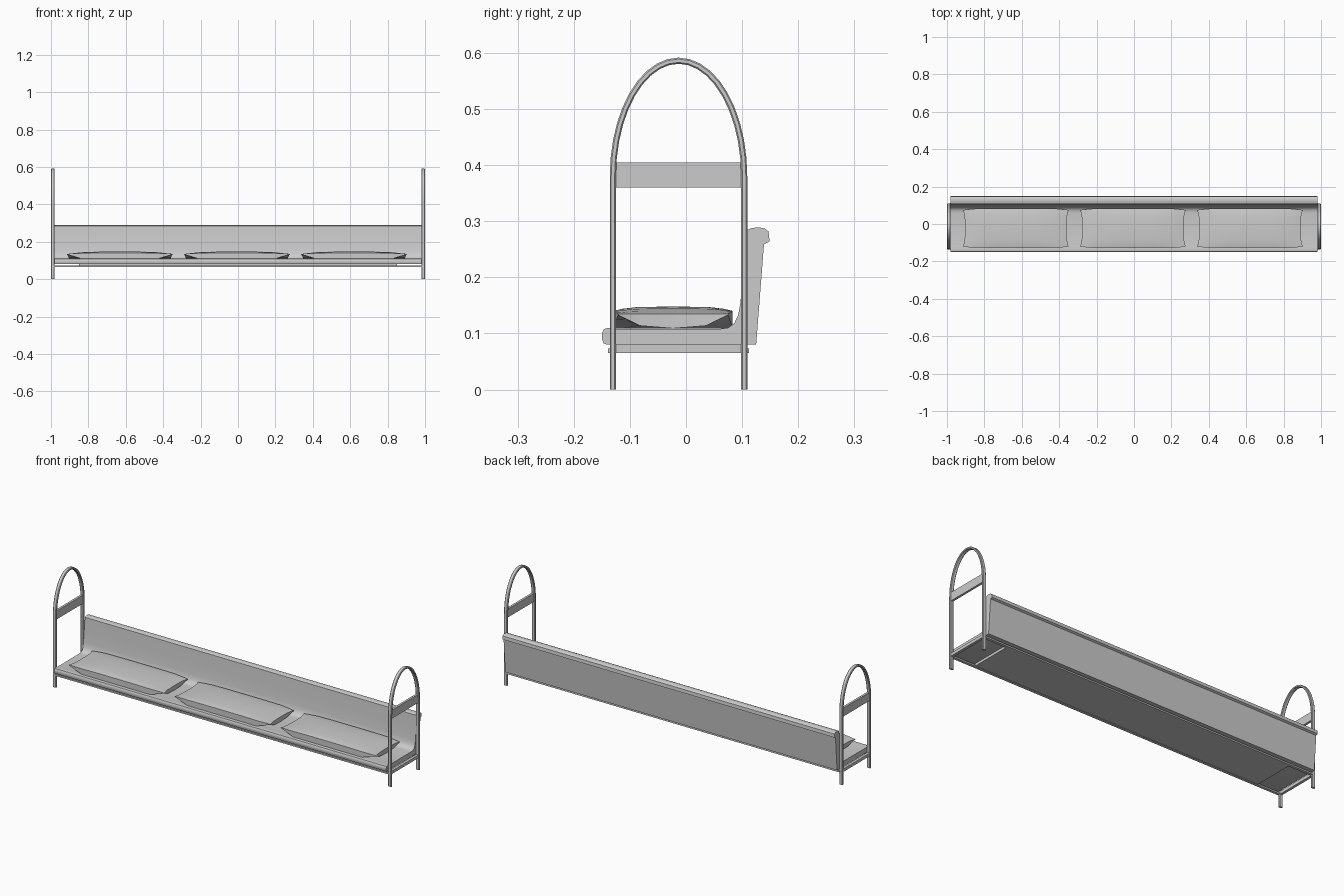
import bpy, bmesh, math
from mathutils import Vector

if "Cube" in bpy.data.objects:
    bpy.data.objects.remove(bpy.data.objects["Cube"])


def finish(name, bm, smooth=True, angle=35):
    bmesh.ops.recalc_face_normals(bm, faces=bm.faces)
    me = bpy.data.meshes.new(name)
    bm.to_mesh(me)
    bm.free()
    ob = bpy.data.objects.new(name, me)
    bpy.context.collection.objects.link(ob)
    if smooth:
        bpy.ops.object.select_all(action='DESELECT')
        ob.select_set(True)
        bpy.context.view_layer.objects.active = ob
        bpy.ops.object.shade_smooth_by_angle(angle=math.radians(angle))
    return ob


def box(name, x, y, z):
    bm = bmesh.new()
    bmesh.ops.create_cube(bm, size=1)
    for v in bm.verts:
        v.co = [(a + b) / 2 + c * (b - a) for (a, b), c in zip((x, y, z), v.co)]
    return finish(name, bm, False)


# Seat and backrest shell: one L-shaped profile extruded along x
profile = [(-0.140, 0.080), (-0.147, 0.082), (-0.150, 0.092), (-0.150, 0.100),
           (-0.146, 0.108), (-0.138, 0.110), (-0.125, 0.108), (0.060, 0.108),
           (0.075, 0.110), (0.086, 0.118), (0.093, 0.133), (0.097, 0.155),
           (0.103, 0.220), (0.108, 0.284), (0.118, 0.288), (0.130, 0.289),
           (0.140, 0.287), (0.147, 0.282), (0.149, 0.264), (0.139, 0.259),
           (0.125, 0.080)]
bm = bmesh.new()
face = bm.faces.new([bm.verts.new((-0.98, y, z)) for y, z in profile])
ext = bmesh.ops.extrude_face_region(bm, geom=[face])
bmesh.ops.translate(bm, vec=(1.96, 0, 0),
                    verts=[g for g in ext['geom'] if isinstance(g, bmesh.types.BMVert)])
finish("seat_shell", bm)

# Support panel and rails under the seat
box("under_seat_panel", (-0.85, 0.85), (-0.128, 0.098), (0.067, 0.081))
for tag, y in (("front", (-0.139, -0.124)), ("back", (0.097, 0.112))):
    box(tag + "_rail", (-0.985, 0.985), y, (0.065, 0.073))


# End frames: arched tube with a cross rail
def arch(name, cx):
    c, r, z0, rz = -0.0133, 0.117, 0.38, 0.206
    pts = [Vector((c - r, 0))]
    n = 20
    for i in range(n + 1):
        a = math.pi * i / n
        pts.append(Vector((c - r * math.cos(a), z0 + rz * math.sin(a))))
    pts.append(Vector((c + r, 0)))
    bm = bmesh.new()
    sect = [(-.010, -.003), (-.007, -.0055), (.007, -.0055), (.010, -.003),
            (.010, .003), (.007, .0055), (-.007, .0055), (-.010, .003)]
    rings = []
    for i, p in enumerate(pts):
        t = (pts[min(i + 1, len(pts) - 1)] - pts[max(i - 1, 0)]).normalized()
        nrm = Vector((-t.y, t.x))
        rings.append([bm.verts.new((cx + dx, p.x + nrm.x * d, p.y + nrm.y * d))
                      for dx, d in sect])
    for a, b in zip(rings, rings[1:]):
        for k in range(8):
            j = (k + 1) % 8
            bm.faces.new((a[k], a[j], b[j], b[k]))
    bm.faces.new(rings[0])
    bm.faces.new(rings[-1])
    return finish(name, bm)


for side, s in (("left", -1), ("right", 1)):
    arch(side + "_arch_frame", s * 0.99)
    box(side + "_arm_rail", (s * 0.99 - 0.006, s * 0.99 + 0.006), (-0.127, 0.100), (0.36, 0.405))
    box(side + "_end_rail", (s * 0.99 - 0.007, s * 0.99 + 0.007), (-0.128, 0.102), (0.065, 0.081))


# Cushions: pillows with pinched, thin corners
def cushion(name, cx):
    us = [-1, -.9, -.72, -.4, 0, .4, .72, .9, 1]
    vs = [-1, -.85, -.6, 0, .6, .85, 1]
    bm = bmesh.new()
    grids = []
    for top in (True, False):
        g = []
        for u in us:
            row = []
            for v in vs:
                x = cx + 0.283 * u * (1 - 0.04 * (1 - v ** 4))
                bulge = min(1, (1 - abs(u)) / 0.25)
                y = -0.023 + v * (0.098 + 0.008 * bulge)
                fat = min(1, max((1 - abs(u)) / 0.28, (1 - abs(v)) / 0.5))
                dome = (1 - u ** 4) * (1 - 0.6 * v ** 4)
                z = 0.135 + 0.013 * dome if top else 0.133 - 0.024 * fat
                row.append(bm.verts.new((x, y, z)))
            g.append(row)
        grids.append(g)
        for i in range(len(us) - 1):
            for j in range(len(vs) - 1):
                bm.faces.new((g[i][j], g[i + 1][j], g[i + 1][j + 1], g[i][j + 1]))
    nu, nv = len(us) - 1, len(vs) - 1
    loop = ([(i, 0) for i in range(nu)] + [(nu, j) for j in range(nv)] +
            [(i, nv) for i in range(nu, 0, -1)] + [(0, j) for j in range(nv, 0, -1)])
    t, b = grids
    for (i, j), (k, l) in zip(loop, loop[1:] + loop[:1]):
        bm.faces.new((t[i][j], t[k][l], b[k][l], b[i][j]))
    return finish(name, bm, True, 40)


for label, cx in (("left", -0.632), ("middle", -0.006), ("right", 0.62)):
    cushion(label + "_cushion", cx)
